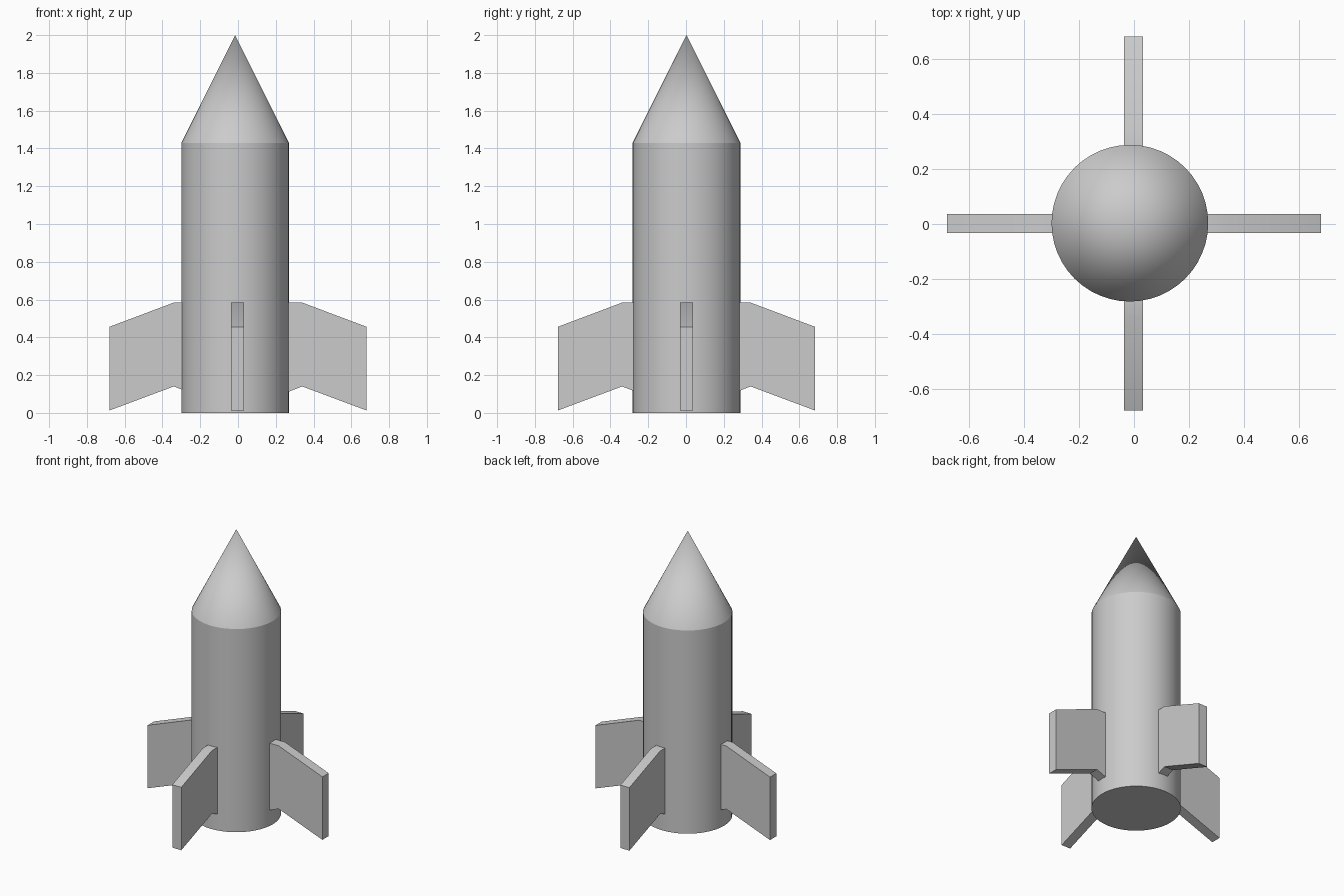
import bpy, bmesh, math
from mathutils import Matrix

if "Cube" in bpy.data.objects:
    bpy.data.objects.remove(bpy.data.objects["Cube"])

CX, CY = -0.015, 0.003      # hull axis
R, H, TOP = 0.285, 1.43, 2.0


def finish(name, bm):
    bmesh.ops.recalc_face_normals(bm, faces=bm.faces[:])
    mesh = bpy.data.meshes.new(name)
    bm.to_mesh(mesh)
    bm.free()
    obj = bpy.data.objects.new(name, mesh)
    bpy.context.collection.objects.link(obj)
    bpy.ops.object.select_all(action='DESELECT')
    obj.select_set(True)
    bpy.context.view_layer.objects.active = obj
    bpy.ops.object.shade_smooth_by_angle(angle=math.radians(25))
    return obj


def round_part(name, z0, z1, r_top):
    bm = bmesh.new()
    bmesh.ops.create_cone(bm, cap_ends=True, segments=48, radius1=R,
                          radius2=r_top, depth=z1 - z0,
                          matrix=Matrix.Translation((CX, CY, (z0 + z1) / 2)))
    finish(name, bm)


# Hull and pointed nose
round_part("hull", 0, H, R)
round_part("nose_cone", H, TOP, 0)

# Swept fins: radial distance / height profile, extruded to thickness
PROFILE = [(0.25, 0.105), (0.34, 0.14), (0.68, 0.013),
           (0.68, 0.456), (0.34, 0.584), (0.25, 0.584)]
THICK = 0.07
for i, side in enumerate(("right", "back", "left", "front")):
    bm = bmesh.new()
    face = bm.faces.new([bm.verts.new((x, -THICK / 2, z)) for x, z in PROFILE])
    ext = bmesh.ops.extrude_face_region(bm, geom=[face])
    verts = [v for v in ext["geom"] if isinstance(v, bmesh.types.BMVert)]
    bmesh.ops.translate(bm, verts=verts, vec=(0, THICK, 0))
    bm.transform(Matrix.Translation((-0.002, 0.002, 0) if i % 2 else (0, 0.002, 0))
                 @ Matrix.Rotation(i * math.pi / 2, 4, 'Z'))
    finish("fin_" + side, bm)
